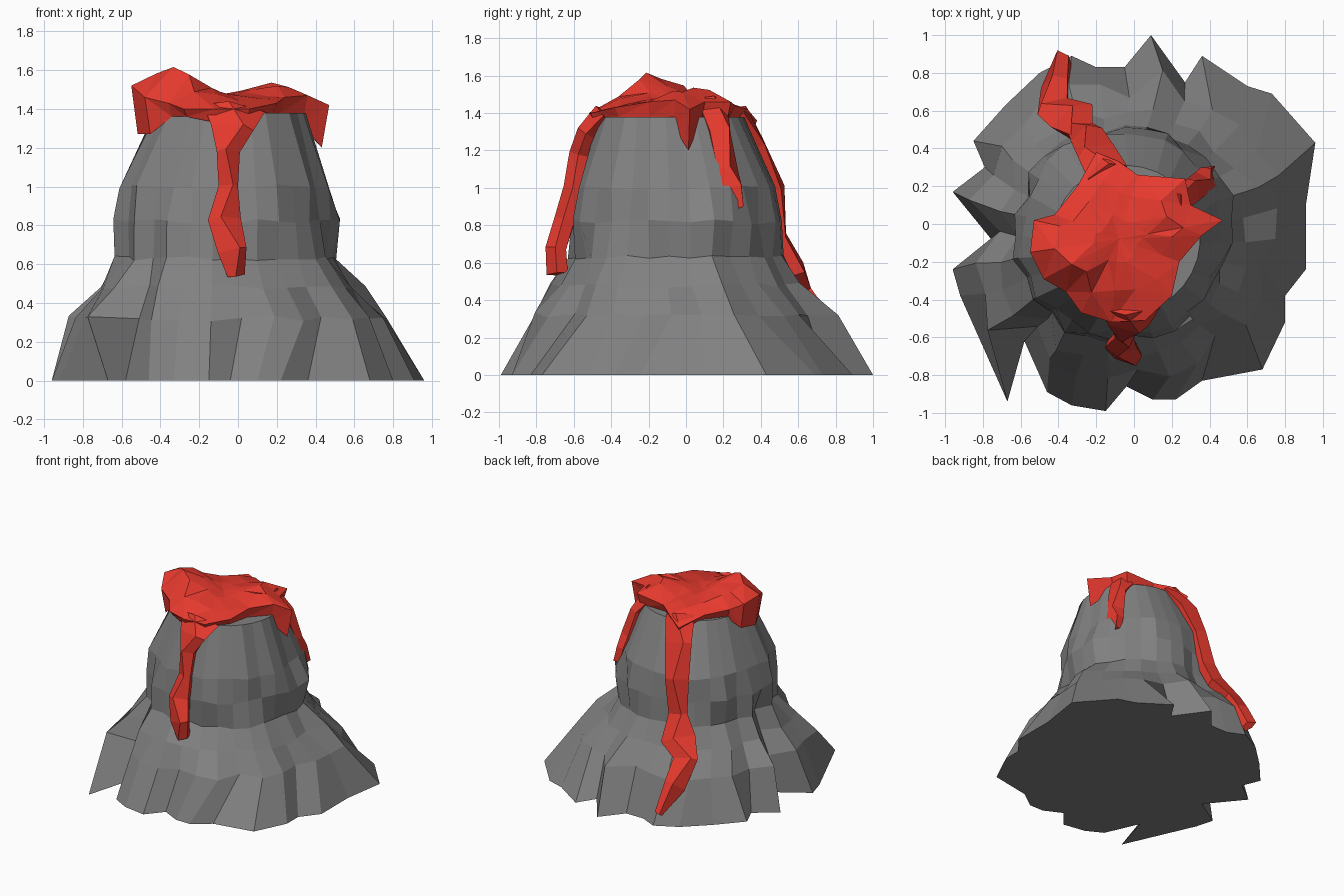
import bpy, bmesh, math, random
from mathutils import Vector

if "Cube" in bpy.data.objects:
    bpy.data.objects.remove(bpy.data.objects["Cube"])

random.seed(11)


def material(name, colour):
    m = bpy.data.materials.new(name)
    m.diffuse_color = (*colour, 1)
    m.use_nodes = True
    m.node_tree.nodes["Principled BSDF"].inputs["Base Color"].default_value = m.diffuse_color
    return m


red = material("lava_red", (0.8, 0.042, 0.027))
grey = material("rock_grey", (0.22, 0.22, 0.22))


def loft(name, rings, mat, tip=None, facet=False):
    """Skin a stack of equal-length rings into a closed flat-faced solid."""
    bm = bmesh.new()
    vs = [[bm.verts.new(p) for p in r] for r in rings]
    n = len(vs[0])
    for a, b in zip(vs, vs[1:]):
        for i in range(n):
            j = (i + 1) % n
            bm.faces.new((a[i], a[j], b[j], b[i]))
    bm.faces.new(vs[0][::-1])
    if tip:
        t = bm.verts.new(tip)
        for i in range(n):
            bm.faces.new((vs[-1][i], vs[-1][(i + 1) % n], t))
    else:
        bm.faces.new(vs[-1])
    bmesh.ops.recalc_face_normals(bm, faces=bm.faces)
    if facet:
        quads = [f for f in bm.faces if len(f.verts) == 4]
        bmesh.ops.triangulate(bm, faces=quads)
    me = bpy.data.meshes.new(name)
    bm.to_mesh(me)
    bm.free()
    ob = bpy.data.objects.new(name, me)
    bpy.context.collection.objects.link(ob)
    me.materials.append(mat)


# Rock cone: craggy footprint, calming towards a round crater rim
foot = [(.96, .43), (.91, .1), (.91, -.24), (.8, -.38), (.8, -.52), (.68, -.77),
        (.36, -.83), (.22, -.93), (.1, -.93), (-.04, -.86), (-.15, -.99),
        (-.33, -.96), (-.46, -.89), (-.58, -.62), (-.67, -.94), (-.92, -.38),
        (-.96, -.24), (-.74, -.1), (-.96, .17), (-.79, .3), (-.85, .44),
        (-.68, .63), (-.5, .8), (-.33, .89), (-.2, .83), (-.05, .83),
        (.09, 1.0), (.27, .75), (.36, .89), (.6, .73), (.73, .69)]
n = len(foot)
radii = [math.hypot(*p) for p in foot]
mean = sum(radii) / n
# z, centre x, centre y, radius, share of footprint cragginess, jitter
levels = [(.32, -.04, -.02, .79, .6, .035), (.48, -.05, -.05, .67, .4, .035),
          (.63, -.06, -.05, .57, .2, .03), (.82, -.06, -.05, .57, .15, .035),
          (1.0, -.06, -.05, .535, .15, .03), (1.38, -.04, -.08, .39, 0, 0)]
rings = [[(x, y, 0) for x, y in foot]]
for z, cx, cy, R, k, jit in levels:
    ring = []
    for i in range(n):
        a = math.radians(19) - math.tau * i / n
        r = R + k * (radii[i] - mean) + random.uniform(-jit, jit)
        ring.append((cx + r * math.cos(a), cy + r * math.sin(a),
                     z + random.uniform(-jit, jit) * .4))
    rings.append(ring)
loft("rock_cone", rings, grey)

# Lava pool: lumpy cap overhanging the rim (x, y, shoulder z, lowest z)
edge = [(.47, .02, 1.42, 1.2), (.3, .1, 1.46, 1.37), (.27, .24, 1.46, 1.35),
        (.02, .26, 1.44, 1.38), (-.08, .33, 1.42, 1.33), (-.2, .38, 1.36, 1.28),
        (-.3, .2, 1.42, 1.36), (-.42, .05, 1.44, 1.36), (-.53, .02, 1.5, 1.3),
        (-.55, -.15, 1.52, 1.27), (-.48, -.29, 1.46, 1.27), (-.36, -.36, 1.43, 1.36),
        (-.28, -.47, 1.4, 1.36), (-.12, -.52, 1.4, 1.33), (.06, -.51, 1.4, 1.33),
        (.2, -.38, 1.43, 1.38), (.24, -.2, 1.46, 1.38), (.36, -.06, 1.47, 1.32)]
C = Vector((-.08, -.08))


def bump(x, y):
    return (1.45 + .16 * math.exp(-((x + .35) ** 2 + (y + .17) ** 2) / .045)
            + .09 * math.exp(-((x - .2) ** 2 + (y - .06) ** 2) / .045))


def inset(f, low=False, jit=0):
    ring = []
    for x, y, z, zl in edge:
        p = C + (Vector((x, y)) - C) * (f + random.uniform(-jit, jit))
        ring.append((p.x, p.y, zl if low else
                     bump(p.x, p.y) + random.uniform(-jit, jit) * .2))
    return ring


base = [(p.x, p.y, 1.37) for p in (C + (Vector(e[:2]) - C) * .7 for e in edge)]
loft("lava_pool", [base, inset(.93, True), [e[:3] for e in edge],
                   inset(.66, jit=.08), inset(.28)], red, (C.x, C.y, 1.47), True)


# Lava streams: five-sided ribbons following the slope (x, y, z, half width)
def stream(name, path, depth):
    pts = [Vector(p[:3]) for p in path]
    rings = []
    for i, p in enumerate(pts):
        t = (pts[min(i + 1, len(pts) - 1)] - pts[max(i - 1, 0)]).normalized()
        side = t.cross(Vector((p.x + .05, p.y + .06, .2))).normalized()
        out = side.cross(t).normalized()
        w = path[i][3]
        shape = [(-.7, -1), (-1, .1), (-.15 + .35 * (-1) ** i, 1), (1, .1), (.7, -1)]
        rings.append([p + side * u * w + out * v * depth for u, v in shape])
    loft(name, rings, red)


stream("front_stream", [(-.02, -.44, 1.4, .16), (-.03, -.53, 1.3, .11),
                        (-.05, -.57, 1.18, .06), (-.05, -.6, 1.0, .05),
                        (-.07, -.65, .83, .085), (-.03, -.7, .67, .075),
                        (-.01, -.69, .54, .045)], .055)
stream("back_stream", [(-.14, .27, 1.41, .11), (-.2, .38, 1.24, .1),
                       (-.25, .47, 1.0, .09), (-.28, .5, .74, .07),
                       (-.33, .57, .58, .13), (-.43, .62, .46, .09),
                       (-.42, .74, .29, .08), (-.37, .88, .1, .03)], .055)
stream("right_stream", [(.2, .14, 1.46, .1), (.31, .18, 1.3, .065),
                        (.36, .22, 1.1, .065), (.39, .24, 1.0, .07),
                        (.39, .28, .89, .025)], .05)
